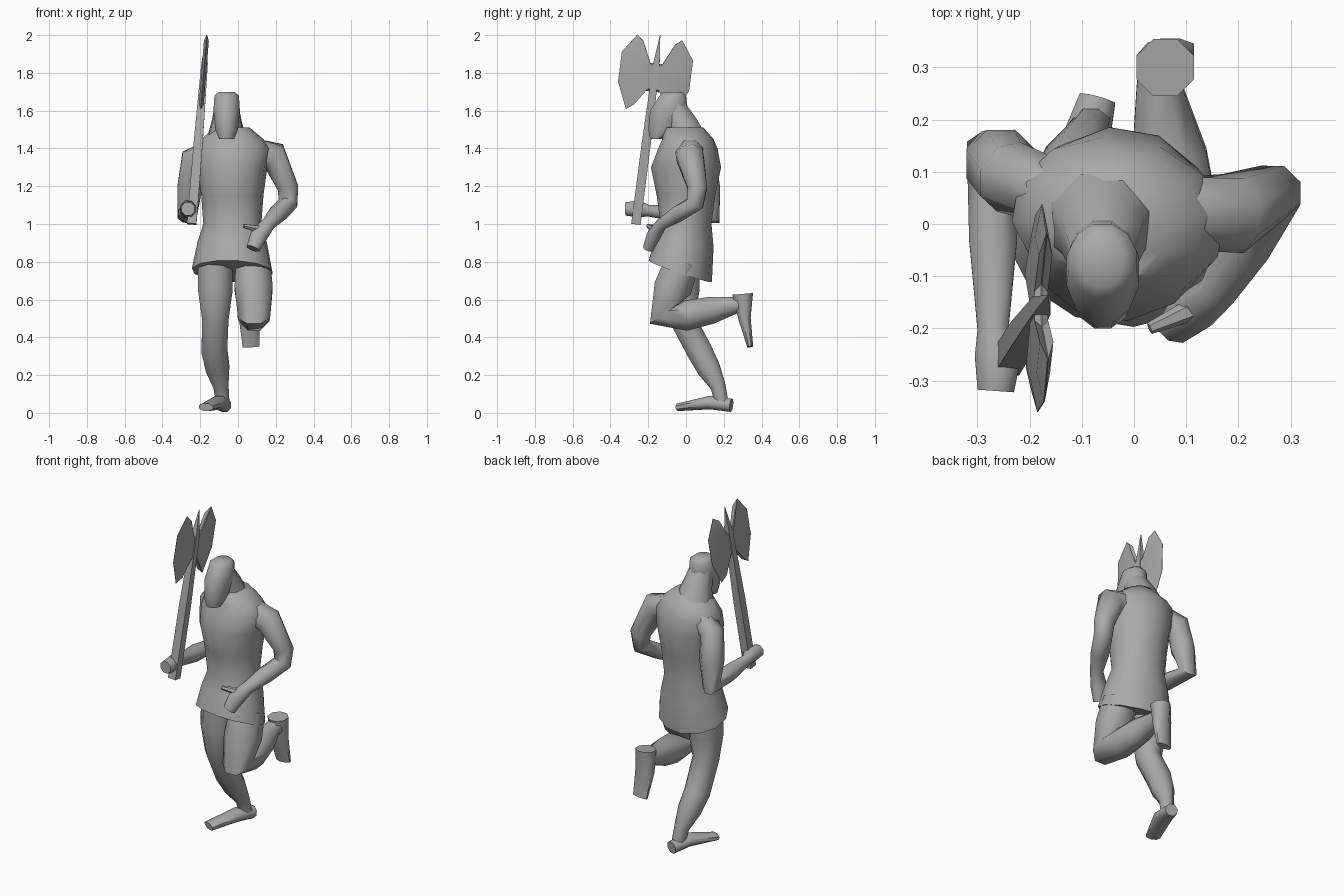
import bpy, bmesh, math
from mathutils import Vector

default_cube = bpy.data.objects.get("Cube")
if default_cube:
    bpy.data.objects.remove(default_cube)

grey = bpy.data.materials.new("plain grey")
grey.use_nodes = True
grey.diffuse_color = (0.4, 0.4, 0.4, 1)
shader = grey.node_tree.nodes["Principled BSDF"]
shader.inputs["Base Color"].default_value = grey.diffuse_color


def build_skin(name, loops, sharp_angle=55):
    """Join successive loops of points with quads and close both ends."""
    bm = bmesh.new()
    loops = [[bm.verts.new(point) for point in loop] for loop in loops]
    for lower, upper in zip(loops, loops[1:]):
        lower_next = lower[1:] + lower[:1]
        upper_next = upper[1:] + upper[:1]
        for corners in zip(lower, lower_next, upper_next, upper):
            bm.faces.new(corners)
    bm.faces.new(loops[0])
    bm.faces.new(loops[-1])
    bmesh.ops.recalc_face_normals(bm, faces=bm.faces)
    mesh = bpy.data.meshes.new(name)
    bm.to_mesh(mesh)
    bm.free()
    mesh.materials.append(grey)
    part = bpy.data.objects.new(name, mesh)
    bpy.context.collection.objects.link(part)
    bpy.ops.object.select_all(action="DESELECT")
    part.select_set(True)
    bpy.context.view_layer.objects.active = part
    bpy.ops.object.shade_smooth_by_angle(angle=math.radians(sharp_angle))


def ellipse(centre, across, along, sides):
    """Polygon whose flat sides touch the ellipse with these two half axes."""
    reach = 1 / math.cos(math.pi / sides)
    angles = [(2 * i + 1) * math.pi / sides for i in range(sides)]
    return [centre + reach * (across * math.cos(a) + along * math.sin(a))
            for a in angles]


def limb(name, joints, tip_flatness=1, sides=8, sharp_angle=55):
    """Tube through joints (x, y, z, radius); long bones swell mid-way."""
    joints = [Vector(joint) for joint in joints]
    rings = joints[:1]
    for start, end in zip(joints, joints[1:]):
        middle = (start + end) / 2
        if (end - start).length > 0.2:
            middle.w *= 1.15
            rings.append(middle)
        rings.append(end)
    path = [ring.xyz for ring in rings]
    steps = [(end - start).normalized() for start, end in zip(path, path[1:])]
    loops = []
    for i, ring in enumerate(rings):
        tangent = sum(steps[max(i - 1, 0):i + 1], Vector()).normalized()
        side = Vector((1, 0, 0))
        side = (side - tangent * side.dot(tangent)).normalized()
        depth = tangent.cross(side) * tip_flatness ** (i / len(steps))
        loops.append(ellipse(path[i], side * ring.w, depth * ring.w, sides))
    build_skin(name, loops, sharp_angle)


def trunk(name, x, turn, rings):
    """Stack of ellipses (height, half width, half depth, y); hem dips behind."""
    loops = []
    for height, width, depth, y in rings:
        dip = min(0, 1.4 * (height - 1))
        across = Vector((math.cos(turn), math.sin(turn), 0)) * width
        along = Vector((-math.sin(turn), math.cos(turn), dip)) * depth
        loops.append(ellipse(Vector((x, y, height)), across, along, sides=12))
    build_skin(name, loops)


# Torso with a flared tunic hem and sloping shoulders, turned a little
trunk("torso_and_tunic", -.03, -.17, [
    (.75, .21, .16, -.03), (.9, .18, .15, -.01), (1, .15, .13, 0),
    (1.15, .16, .15, 0), (1.3, .18, .18, 0), (1.4, .2, .15, .01),
    (1.45, .16, .13, .01), (1.51, .09, .1, -.01)])

# Neck and forward leaning head with a heavy jaw
limb("neck", [(-.06, 0, 1.46, .1), (-.06, -.02, 1.53, .08), (-.06, -.07, 1.63, .06)])
trunk("head", -.06, 0, [
    (1.45, .04, .04, -.15), (1.5, .06, .08, -.12), (1.6, .07, .1, -.09),
    (1.68, .065, .07, -.07), (1.7, .04, .05, -.07)])

# Left arm, bent with the hand in front of the hip
limb("left_arm", [
    (.1, .02, 1.38, .07), (.19, .02, 1.36, .075), (.265, .06, 1.19, .055),
    (.265, .05, 1.11, .05), (.16, -.13, 1, .035), (.11, -.17, .94, .045),
    (.08, -.2, .87, .035)], tip_flatness=.8)
limb("left_thumb", [(.12, -.16, .97, .02), (.03, -.2, .99, .01)], sides=6)

# Right arm, elbow back and fist forward
limb("right_arm", [
    (-.15, .06, 1.38, .06), (-.24, .09, 1.34, .065), (-.27, .14, 1.04, .05),
    (-.27, -.2, 1.07, .03), (-.26, -.25, 1.08, .045), (-.265, -.32, 1.08, .035)])

# Right leg, planted on the ground
limb("right_leg", [
    (-.12, -.02, .8, .09), (-.12, -.02, .5, .07), (-.125, .07, .33, .068),
    (-.09, .17, .14, .04), (-.08, .19, .05, .035)])
limb("right_foot", [
    (-.07, .24, .04, .035), (-.1, .13, .055, .05), (-.17, -.04, .03, .04)],
     tip_flatness=.5)

# Left leg, kicked back with the toes hanging down
limb("left_leg", [
    (.08, -.02, .8, .09), (.085, -.12, .52, .085), (.085, 0, .515, .08),
    (.05, .26, .57, .045), (.06, .31, .58, .05)])
limb("left_foot", [
    (.06, .3, .63, .055), (.06, .31, .5, .055), (.07, .34, .35, .045)],
     tip_flatness=.35)

# Axe shaft tapering to a spike
butt = Vector((-.245, -.265, 1))
spike = Vector((-.165, -.137, 2))
limb("axe_shaft", [(*butt, .025), (*butt.lerp(spike, .85), .017), (*spike, .001)],
     sides=4, sharp_angle=30)

# Twin axe blade: one half profile mirrored across the shaft, ground to an edge
shaft = (spike - butt).normalized()
across = Vector((0, 1, 0))
across = (across - shaft * across.dot(shaft)).normalized()
normal = across.cross(shaft)
centre = butt.lerp(spike, .79)
half = [(.04, .06), (.12, .2), (.19, .1), (.19, -.06), (.13, -.2), (.04, -.09)]
outline = half + [(-u, w) for u, w in reversed(half)]
loops = []
for scale, offset in ((.7, -.013), (1, -.001), (1, .001), (.7, .013)):
    loops.append([centre + across * u * scale + shaft * w * (scale + 1) / 2
                  + normal * offset for u, w in outline])
build_skin("axe_blade", loops, sharp_angle=20)
